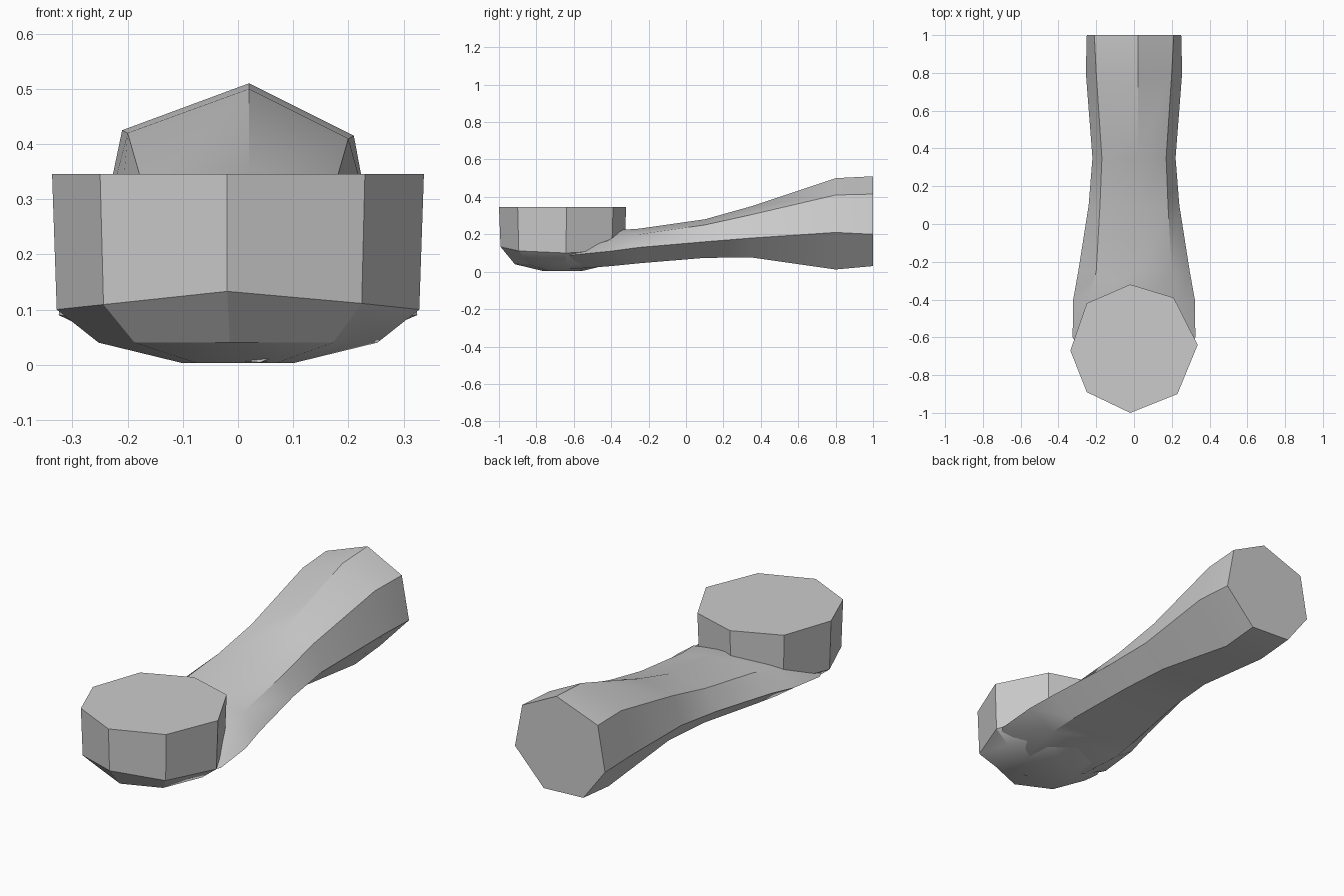
import bpy
import bmesh
from mathutils import Vector

cube = bpy.data.objects.get("Cube")
if cube:
    bpy.data.objects.remove(cube, do_unlink=True)

grey = bpy.data.materials.new("plain_grey")
grey.use_nodes = True
grey.diffuse_color = (0.6, 0.6, 0.6, 1)
grey.node_tree.nodes["Principled BSDF"].inputs["Base Color"].default_value = (0.6, 0.6, 0.6, 1)


def loft(name, rings):
    """Skin a list of equal-length point rings and cap both ends."""
    bm = bmesh.new()
    loops = [[bm.verts.new(p) for p in ring] for ring in rings]
    count = len(loops[0])
    for a, b in zip(loops, loops[1:]):
        for i in range(count):
            j = (i + 1) % count
            bm.faces.new((a[i], a[j], b[j], b[i]))
    bm.faces.new(loops[0])
    bm.faces.new(loops[-1])
    bmesh.ops.recalc_face_normals(bm, faces=bm.faces)
    mesh = bpy.data.meshes.new(name)
    bm.to_mesh(mesh)
    bm.free()
    obj = bpy.data.objects.new(name, mesh)
    bpy.context.collection.objects.link(obj)
    mesh.materials.append(grey)
    bpy.ops.object.select_all(action="DESELECT")
    obj.select_set(True)
    bpy.context.view_layer.objects.active = obj
    bpy.ops.object.shade_smooth_by_angle(angle=0.52)
    return obj


# Eight-sided bowl with a rounded base; its lower rim dips at the sides
outline = [(-0.02, -0.34), (0.23, -0.24), (0.337, 0.02), (0.21, 0.27),
           (-0.02, 0.34), (-0.25, 0.24), (-0.337, -0.01), (-0.25, -0.23)]
bowl_rings = []
for scale, z, dip in [(1, 0.346, 0), (0.975, 0.135, 0.035), (0.75, 0.04, 0), (0.3, 0.003, 0)]:
    bowl_rings.append([Vector((x * scale, y * scale - 0.66, z - dip * abs(x) / 0.337))
                       for x, y in outline])
loft("bowl", bowl_rings)

# Seven-sided stem: y, side width, side z, shoulder width, shoulder z, top z, base width, base z
sections = [
    (-0.77, 0.22, 0.08, 0.14, 0.10, 0.12, 0.06, 0.004),
    (-0.60, 0.325, 0.09, 0.25, 0.11, 0.14, 0.17, 0.015),
    (-0.40, 0.322, 0.11, 0.24, 0.17, 0.22, 0.20, 0.03),
    (-0.25, 0.295, 0.13, 0.20, 0.20, 0.23, 0.19, 0.045),
    (0.10, 0.24, 0.16, 0.18, 0.25, 0.28, 0.15, 0.074),
    (0.35, 0.22, 0.18, 0.17, 0.305, 0.35, 0.13, 0.076),
    (0.80, 0.255, 0.21, 0.20, 0.41, 0.50, 0.11, 0.012),
    (1.00, 0.25, 0.20, 0.21, 0.415, 0.51, 0.11, 0.03),
]
stem_rings = []
for y, w, zw, s, zs, top, b, zb in sections:
    stem_rings.append([Vector(p) for p in (
        (0.02, y, top), (s, y, zs), (w, y, zw), (b - 0.02, y, zb),
        (-b - 0.02, y, zb + 0.01), (-w, y, zw), (-s, y, zs + 0.01))])
loft("stem", stem_rings)
